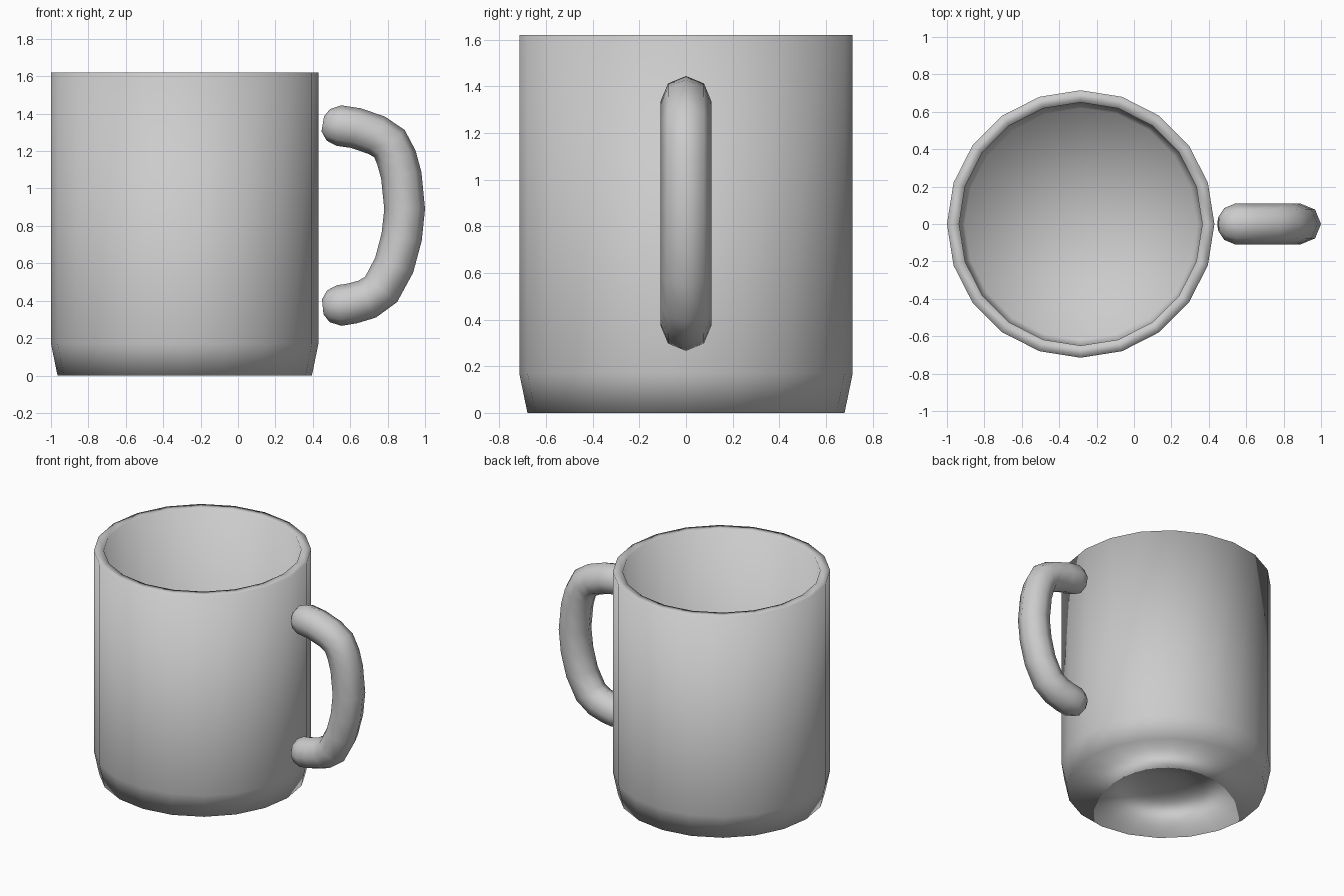
import bpy, bmesh, math
from mathutils import Vector

if "Cube" in bpy.data.objects:
    bpy.data.objects.remove(bpy.data.objects["Cube"])


def skin(name, rings, apex=None):
    """Bridge successive rings; close both ends flat, or to one shared apex."""
    bm = bmesh.new()
    loops = [[bm.verts.new(p) for p in ring] for ring in rings]
    n = len(loops[0])
    for a, b in zip(loops, loops[1:]):
        for i in range(n):
            j = (i + 1) % n
            bm.faces.new((a[i], a[j], b[j], b[i]))
    if apex:
        tip = bm.verts.new(apex)
        for i in range(n):
            j = (i + 1) % n
            bm.faces.new((loops[0][j], loops[0][i], tip))
            bm.faces.new((loops[-1][i], loops[-1][j], tip))
    else:
        bm.faces.new(loops[0][::-1])
        bm.faces.new(loops[-1])
    bmesh.ops.recalc_face_normals(bm, faces=bm.faces[:])
    for f in bm.faces:
        f.smooth = True
    mesh = bpy.data.meshes.new(name)
    bm.to_mesh(mesh)
    bm.free()
    obj = bpy.data.objects.new(name, mesh)
    bpy.context.collection.objects.link(obj)
    return obj


# Cup: 20-sided lathe, from the underside over the rim to the inner floor
CX, SIDES = -0.285, 20
profile = [(0.68, 0.0), (0.715, 0.17), (0.715, 1.62), (0.65, 1.62),
           (0.65, 0.18), (0.62, 0.05)]
angles = [2 * math.pi * i / SIDES for i in range(SIDES)]
skin("cup_body", [[(CX + r * math.cos(a), r * math.sin(a), z) for a in angles]
                  for r, z in profile], apex=(CX, 0, 0.04))

# Handle: 8-sided tube along a path in the xz plane, with rounded ends
R = 0.109
path = [(0.453, 1.345, 0.04), (0.483, 1.34, 0.085), (0.54, 1.336, R),
        (0.63, 1.323, R), (0.74, 1.285, R), (0.81, 1.24, R), (0.847, 1.165, R),
        (0.873, 1.07, R), (0.891, 0.89, R), (0.875, 0.74, R), (0.835, 0.59, R),
        (0.765, 0.46, R), (0.69, 0.408, R), (0.61, 0.385, R), (0.54, 0.374, R),
        (0.483, 0.37, 0.085), (0.453, 0.367, 0.04)]
centres = [Vector((x, 0, z)) for x, z, r in path]
rings = []
for i, (x, z, r) in enumerate(path):
    t = (centres[min(i + 1, len(path) - 1)] - centres[max(i - 1, 0)]).normalized()
    side = Vector((0, 1, 0))
    out = t.cross(side)
    rings.append([centres[i] + r * (out * math.cos(k * math.pi / 4)
                                    + side * math.sin(k * math.pi / 4))
                  for k in range(8)])
skin("handle", rings)
